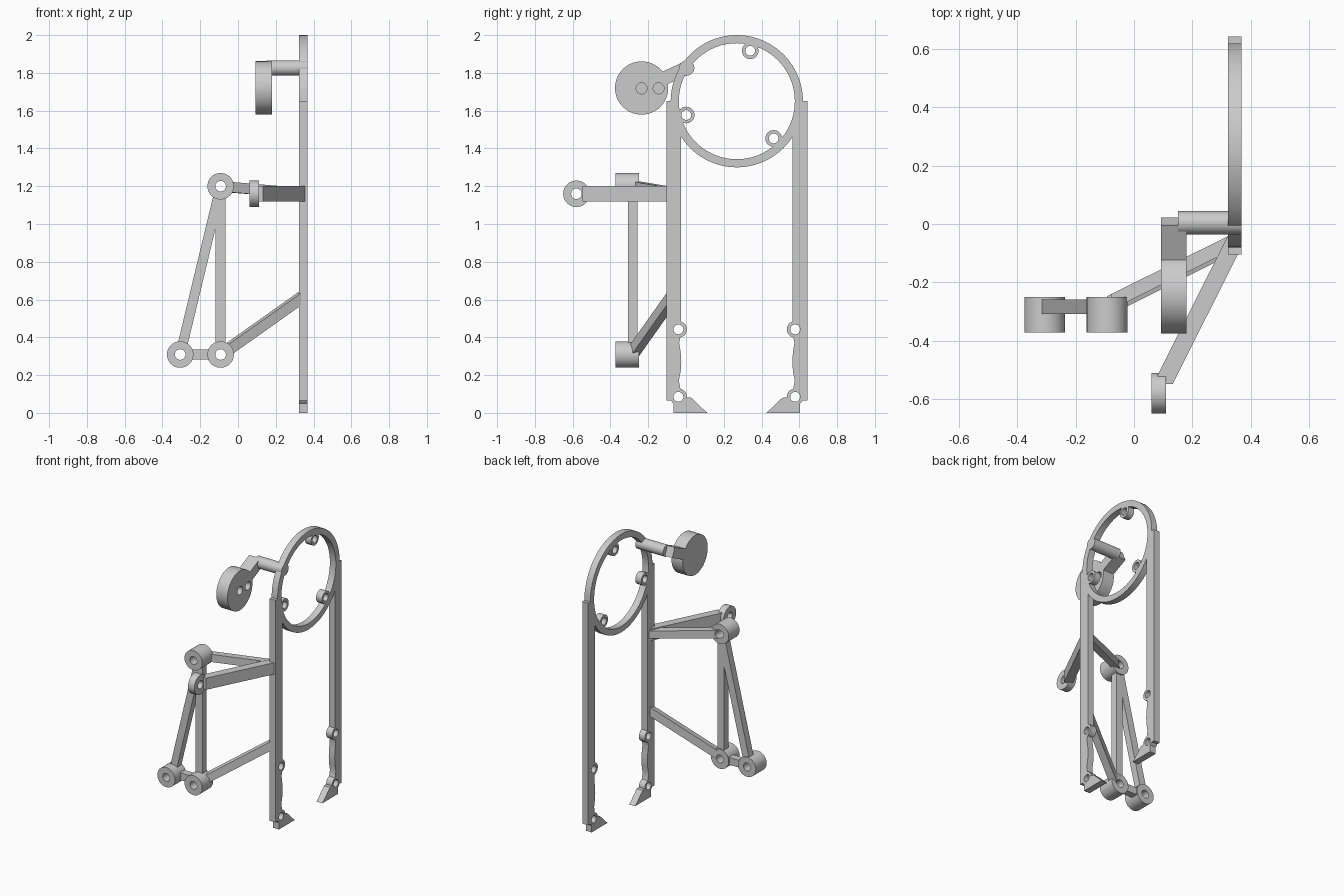
import bpy, bmesh, math
from mathutils import Vector, Matrix

if "Cube" in bpy.data.objects:
    bpy.data.objects.remove(bpy.data.objects["Cube"])


def circle(u, v, r, n=64):
    return [(u + r * math.cos(2 * math.pi * i / n), v + r * math.sin(2 * math.pi * i / n)) for i in range(n)]


def prism(name, pts, axis, a, b):
    """Extrude a 2D outline along an axis from a to b."""
    place = {'x': lambda u, v, t: (t, u, v), 'y': lambda u, v, t: (u, t, v), 'z': lambda u, v, t: (u, v, t)}[axis]
    bm = bmesh.new()
    lo = [bm.verts.new(place(u, v, a)) for u, v in pts]
    hi = [bm.verts.new(place(u, v, b)) for u, v in pts]
    bm.faces.new(lo)
    bm.faces.new(hi)
    for i in range(len(pts)):
        j = (i + 1) % len(pts)
        bm.faces.new((lo[i], lo[j], hi[j], hi[i]))
    return finish(name, bm)


def finish(name, bm):
    bmesh.ops.recalc_face_normals(bm, faces=bm.faces)
    me = bpy.data.meshes.new(name)
    bm.to_mesh(me)
    bm.free()
    ob = bpy.data.objects.new(name, me)
    bpy.context.collection.objects.link(ob)
    return ob


def beam(name, p, q, w, h):
    """Square bar between two points, its sides kept level."""
    p, q = Vector(p), Vector(q)
    d = (q - p).normalized()
    side = d.cross(Vector((0, 0, 1))).normalized()
    up = side.cross(d)
    m = Matrix((d * (q - p).length, side * w, up * h)).transposed().to_4x4()
    m.translation = (p + q) / 2
    bm = bmesh.new()
    bmesh.ops.create_cube(bm, size=1, matrix=m)
    return finish(name, bm)


def combine(base, others, op):
    for o in others:
        mod = base.modifiers.new('bool', 'BOOLEAN')
        mod.operation, mod.solver, mod.object = op, 'EXACT', o
        bpy.context.view_layer.objects.active = base
        bpy.ops.object.modifier_apply(modifier=mod.name)
        bpy.data.objects.remove(o)


def smooth(ob):
    bpy.ops.object.select_all(action='DESELECT')
    ob.select_set(True)
    bpy.context.view_layer.objects.active = ob
    bpy.ops.object.shade_smooth_by_angle(angle=math.radians(30))


# Side frame: ring, two posts with feet, screw bosses
X0, X1, CY, CZ = 0.322, 0.369, 0.269, 1.65
post = [(-0.104, 0.065), (-0.065, 0.065), (-0.065, 0), (0.114, 0), (0.085, 0.025), (0.055, 0.055), (0.028, 0.08),
        (-0.01, 0.082), (-0.03, 0.13), (-0.038, 0.17), (-0.028, 0.22), (-0.025, 0.27), (-0.028, 0.32),
        (-0.036, 0.37), (-0.026, 0.42), (-0.026, 1.65), (-0.104, 1.65)]
frame = prism('side_frame', circle(CY, CZ, 0.35, 96), 'x', X0, X1)
post_bosses = [(-0.04, 0.085), (-0.04, 0.442), (0.578, 0.085), (0.578, 0.442)]
ring_bosses = [(0.34, 1.917), (0.001, 1.577), (0.464, 1.453)]
combine(frame, [prism('post', post, 'x', X0, X1),
                prism('post', [(2 * CY - y, z) for y, z in post], 'x', X0, X1)], 'UNION')
combine(frame, [prism('cut', circle(CY, CZ, 0.307, 96), 'x', 0.2, 0.5)], 'DIFFERENCE')
combine(frame, [prism('boss', circle(y, z, 0.044, 32), 'x', X0, X1) for y, z in post_bosses + ring_bosses], 'UNION')
combine(frame, [prism('cut', circle(y, z, 0.026, 32), 'x', 0.2, 0.5) for y, z in post_bosses + ring_bosses],
        'DIFFERENCE')
smooth(frame)

# Front bracket: three eyelets joined by a triangle of bars
Y0, Y1 = -0.372, -0.25
eyes = [(-0.092, 1.2), (-0.306, 0.309), (-0.092, 0.309)]
ym = -0.283
bracket = prism('bracket', circle(*eyes[0], 0.07), 'y', Y0, Y1)
parts = [prism('eye', circle(*e, 0.07), 'y', Y0, Y1) for e in eyes[1:]]
for i, j in ((0, 1), (1, 2), (2, 0)):
    a, b = Vector(eyes[i]), Vector(eyes[j])
    d = (b - a).normalized()
    n = Vector((-d.y, d.x)) * 0.026
    parts.append(prism('bar', [a + n, b + n, b - n, a - n], 'y', ym - 0.025, ym + 0.025))
# Arms tying the triangle to the frame
parts.append(beam('arm', (-0.08, ym + 0.015, 1.198), (0.34, -0.06, 1.163), 0.048, 0.055))
parts.append(beam('arm', (-0.08, ym, 0.316), (0.345, -0.07, 0.617), 0.05, 0.055))
combine(bracket, parts, 'UNION')
combine(bracket, [prism('cut', circle(*e, 0.028, 32), 'y', -0.5, -0.1) for e in eyes], 'DIFFERENCE')
smooth(bracket)

# Forward side arm with its own eyelet
side_arm = prism('side_arm', circle(-0.58, 1.16, 0.07), 'x', 0.06, 0.11)
combine(side_arm, [prism('bar', [(0.08, -0.52), (0.105, -0.548), (0.133, -0.548), (0.368, -0.08), (0.322, -0.04)],
                         'z', 1.118, 1.201)], 'UNION')
combine(side_arm, [prism('cut', circle(-0.58, 1.16, 0.028, 32), 'x', 0, 0.2)], 'DIFFERENCE')
smooth(side_arm)

# Round pad with two blind holes, on a short crank
K0, K1 = 0.092, 0.18
pad = prism('round_pad', circle(-0.235, 1.72, 0.141), 'x', K0, K1)
combine(pad, [prism('crank', [(-0.17, 1.785), (-0.005, 1.862), (0.023, 1.797), (-0.14, 1.72)], 'x', K0, K1)], 'UNION')
combine(pad, [prism('cut', circle(y, 1.718, 0.029, 32), 'x', K0 + 0.03, 0.3) for y in (-0.235, -0.145)], 'DIFFERENCE')
smooth(pad)

# Pin from crank to ring
smooth(prism('pad_pin', circle(0.004, 1.826, 0.04), 'x', K1 - 0.03, X1))
